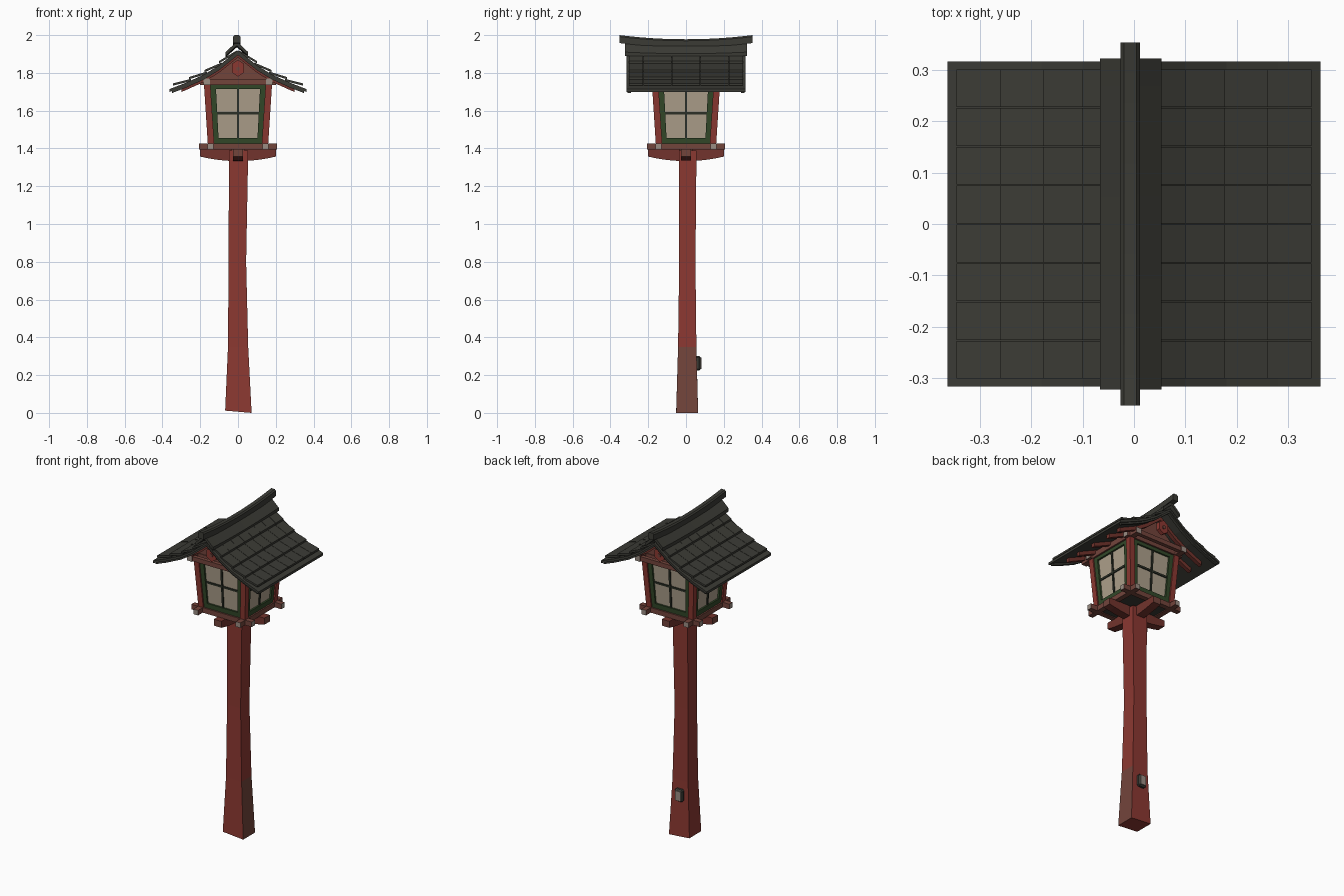
import bpy, bmesh, math
from mathutils import Matrix, Vector

cube = bpy.data.objects.get("Cube")
if cube:
    bpy.data.objects.remove(cube, do_unlink=True)


def material(name, r, g, b):
    m = bpy.data.materials.new(name)
    m.use_nodes = True
    m.diffuse_color = (r, g, b, 1)
    m.node_tree.nodes["Principled BSDF"].inputs["Base Color"].default_value = (r, g, b, 1)
    return m


RED = material("painted red", 0.26, 0.04, 0.031)
DEEP = material("deep red", 0.17, 0.034, 0.026)
BROWN = material("weathered brown", 0.17, 0.058, 0.044)
ROOF = material("charcoal shingle", 0.044, 0.044, 0.036)
GREEN = material("dark green", 0.032, 0.065, 0.022)
BAR = material("lattice dark", 0.025, 0.03, 0.02)
PAPER = material("paper pane", 0.42, 0.35, 0.26)
PALE = material("pale end grain", 0.33, 0.27, 0.23)


def build(name, solids, mats, rule=None):
    """Make one object from solids; each solid is a list of matching rings."""
    bm = bmesh.new()
    for rings in solids:
        loops = [[bm.verts.new(p) for p in ring] for ring in rings]
        n = len(loops[0])
        bm.faces.new(loops[0])
        bm.faces.new(loops[-1])
        for a, b in zip(loops, loops[1:]):
            for i in range(n):
                j = (i + 1) % n
                bm.faces.new((a[i], a[j], b[j], b[i]))
    bmesh.ops.recalc_face_normals(bm, faces=bm.faces)
    bm.normal_update()
    if rule:
        for f in bm.faces:
            f.material_index = rule(f)
    me = bpy.data.meshes.new(name)
    bm.to_mesh(me)
    bm.free()
    for m in mats:
        me.materials.append(m)
    ob = bpy.data.objects.new(name, me)
    bpy.context.collection.objects.link(ob)
    return ob


def rect(x0, x1, y0, y1, z):
    return [(x0, y0, z), (x1, y0, z), (x1, y1, z), (x0, y1, z)]


def box(x0, x1, y0, y1, z0, z1):
    return [rect(x0, x1, y0, y1, z0), rect(x0, x1, y0, y1, z1)]


def prism(profile, y0, y1):
    """Extrude an (x, z) profile along y."""
    return [[(x, y, z) for x, z in profile] for y in (y0, y1)]


def turn(solid, k):
    m = Matrix.Rotation(k * math.pi / 2, 3, 'Z')
    return [[m @ Vector(p) for p in ring] for ring in solid]


def mirrored(profile):
    """Mirror an open half profile across x = 0."""
    return [(-x, z) for x, z in reversed(profile) if x > 0] + profile


# Post: slightly crooked, flared at the foot
sections = [(0.35, -0.053, 0.054, -0.042, 0.055), (0.8, -0.05, 0.043, -0.036, 0.05),
            (1.33, -0.048, 0.053, -0.038, 0.055), (1.39, -0.048, 0.053, -0.038, 0.055)]
foot = [(-0.068, -0.052, 0.012), (0.072, -0.052, 0), (0.072, 0.064, 0), (-0.068, 0.064, 0.012)]
build("post", [[foot] + [rect(a, b, c, d, z) for z, a, b, c, d in sections]], [RED, BROWN],
      lambda f: int(f.normal.x > 0.5 and f.calc_center_median().z < 0.3))

# Switch box on the back of the post
sw = build("switch_box", [box(-0.027, 0.027, 0.045, 0.078, 0.225, 0.3)], [ROOF])
bev = sw.modifiers.new("bevel", 'BEVEL')
bev.width = 0.008
build("switch_cover", [box(-0.019, 0.019, 0.077, 0.083, 0.233, 0.292)], [PALE])

# Crossed bracket arms with curved undersides
arc = [(0.2 * i / 5, 1.333 + 0.024 * (i / 5) ** 2) for i in range(-5, 6)]
arm = prism(arc + [(0.2, 1.397), (-0.2, 1.397)], -0.026, 0.026)
end_rule = lambda f: int(max(abs(f.normal.x), abs(f.normal.y)) > 0.9 and f.calc_area() < 0.004)
build("bracket_arms", [arm, turn(arm, 1)], [DEEP, BROWN], end_rule)
build("bracket_hub", [box(-0.034, 0.034, -0.034, 0.034, 1.335, 1.396)], [BROWN])

# Base frame of four crossing beams with pale ends
beam = box(-0.207, 0.207, -0.161, -0.129, 1.395, 1.426)
build("base_beams", [turn(beam, k) for k in range(4)], [BROWN, PALE],
      lambda f: int(f.calc_area() < 0.002))
build("floor", [box(-0.14, 0.14, -0.14, 0.14, 1.4, 1.42)], [ROOF])

# Lantern box: splayed corner posts and four windows
Z0, Z1 = 1.426, 1.736


def splay(z):
    return 0.02 * (z - Z0) / (Z1 - Z0)


corners = []
for sx in (-1, 1):
    for sy in (-1, 1):
        rings = []
        for z in (Z0, Z1):
            c = 0.143 + splay(z)
            rings.append(rect(sx * c - 0.017, sx * c + 0.017, sy * c - 0.017, sy * c + 0.017, z))
        corners.append(rings)
build("corner_posts", corners, [RED])


def panel(u0, u1, z0, z1, d0, d1):
    """Slab in the leaning wall plane; u is a fraction of the half width."""
    rings = []
    for z in (z0, z1):
        w, d = 0.127 + splay(z), 0.143 + splay(z)
        rings.append(rect(u0 * w, u1 * w, -d - d1, -d - d0, z))
    return rings


LOW, HIGH, MID = 1.456, 1.715, 1.587
parts = {
    "window_frames": (GREEN, [(-1, -0.8, Z0, Z1, -0.008, 0.009), (0.8, 1, Z0, Z1, -0.008, 0.009),
                              (-0.8, 0.8, Z0, LOW, -0.008, 0.009), (-0.8, 0.8, HIGH, Z1, -0.008, 0.009)]),
    "window_panes": (PAPER, [(-0.81, 0.81, LOW, HIGH, -0.008, -0.002)]),
    "window_lattice": (BAR, [(-0.04, 0.04, LOW, HIGH, -0.003, 0.005),
                             (-0.8, 0.8, MID - 0.006, MID + 0.006, -0.003, 0.004)]),
}
for name, (mat, slabs) in parts.items():
    build(name, [turn(panel(*s), k) for s in slabs for k in range(4)], [mat])

# Top beams with pale ends
side = [box(s * 0.165 - 0.017, s * 0.165 + 0.017, -0.24, 0.24, 1.735, 1.769) for s in (-1, 1)]
cross = [box(-0.2, 0.2, s * 0.165 - 0.017, s * 0.165 + 0.017, 1.735, 1.766) for s in (-1, 1)]
tie = [box(-0.15, 0.15, s * 0.222 - 0.012, s * 0.222 + 0.012, 1.737, 1.765) for s in (-1, 1)]
build("top_beams", side + cross, [BROWN, PALE], lambda f: int(f.calc_area() < 0.002))
build("gable_ties", tie, [BROWN])
build("ceiling", [box(-0.15, 0.15, -0.15, 0.15, 1.736, 1.75)], [ROOF])

# Roof deck: concave slopes
UNDER = [(0, 1.905), (0.1, 1.825), (0.18, 1.776), (0.28, 1.731), (0.363, 1.699)]


def under(x):
    for (a, za), (b, zb) in zip(UNDER, UNDER[1:]):
        if x <= b:
            return za + (zb - za) * (x - a) / (b - a)
    return UNDER[-1][1]


def strip(low, high, reach):
    """Closed band between two offsets from the roof underside."""
    xs = [x for x, z in UNDER if x < reach] + [reach]
    top = mirrored([(x, under(x) + high) for x in xs])
    bottom = mirrored([(x, under(x) + low) for x in xs])
    return top + bottom[::-1]


build("roof_deck", [prism(strip(0, 0.015, 0.363), -0.316, 0.316)], [ROOF])
build("barge_boards", [prism(strip(-0.011, 0.004, 0.35), s * 0.3 - 0.009, s * 0.3 + 0.009)
                       for s in (-1, 1)], [ROOF])
build("rafters", [prism(strip(-0.024, 0.002, 0.3), y - 0.012, y + 0.012)
                  for y in (-0.222, -0.13, 0, 0.13, 0.222)], [DEEP])

# Gable walls and hanging hexagonal pendants
gable = [(-0.165, 1.765), (0.165, 1.765), (0.1, 1.826), (0, 1.906), (-0.1, 1.826)]
build("gable_walls", [prism(gable, s * 0.17 - 0.008, s * 0.17 + 0.008) for s in (-1, 1)], [BROWN])


def polygon(n, r, cz, stretch=1):
    return [(r * math.sin(2 * math.pi * i / n), cz + stretch * r * math.cos(2 * math.pi * i / n))
            for i in range(n)]


build("gable_pendants", [prism(polygon(6, 0.038, 1.825, 1.15), s * 0.248 - 0.012, s * 0.248 + 0.012)
                         for s in (-1, 1)], [RED])
build("pendant_bosses", [prism(polygon(8, 0.011, 1.822), s * 0.262 - 0.004, s * 0.262 + 0.004)
                         for s in (-1, 1)], [BROWN])

# Overlapping shingles: rows down each slope, columns along the ridge
rows = [0.02, 0.1, 0.177, 0.26, 0.345]
PITCH = 0.0755
shingles = []
for sx in (-1, 1):
    for a, b in zip(rows, rows[1:]):
        start, za, zb = max(a - 0.012, 0), under(a) + 0.017, under(b) + 0.026
        profile = [(sx * start, za), (sx * b, zb), (sx * b, zb + 0.012), (sx * start, za + 0.012)]
        for i in range(8):
            y = (i - 4) * PITCH
            shingles.append(prism(profile, y + 0.001, y + PITCH - 0.001))
build("shingles", shingles, [ROOF])

# Ridge cap and sagging ridge bar
steps = [i / 6 for i in range(-6, 7)]
cap = [(-0.06, 1.902), (0, 1.958), (0.06, 1.902), (0.06, 1.882), (0, 1.936), (-0.06, 1.882)]
build("ridge_cap", [[[(x - 0.006, 0.322 * t, z + 0.008 * t * t) for x, z in cap] for t in steps]], [ROOF])
bar = [(-0.019, -0.021), (0.019, -0.021), (0.019, 0.013), (0.012, 0.021), (-0.012, 0.021), (-0.019, 0.013)]
build("ridge_bar", [[[(x - 0.007, 0.353 * t, 1.957 + 0.022 * t * t + z) for x, z in bar]
                     for t in steps]], [ROOF])
